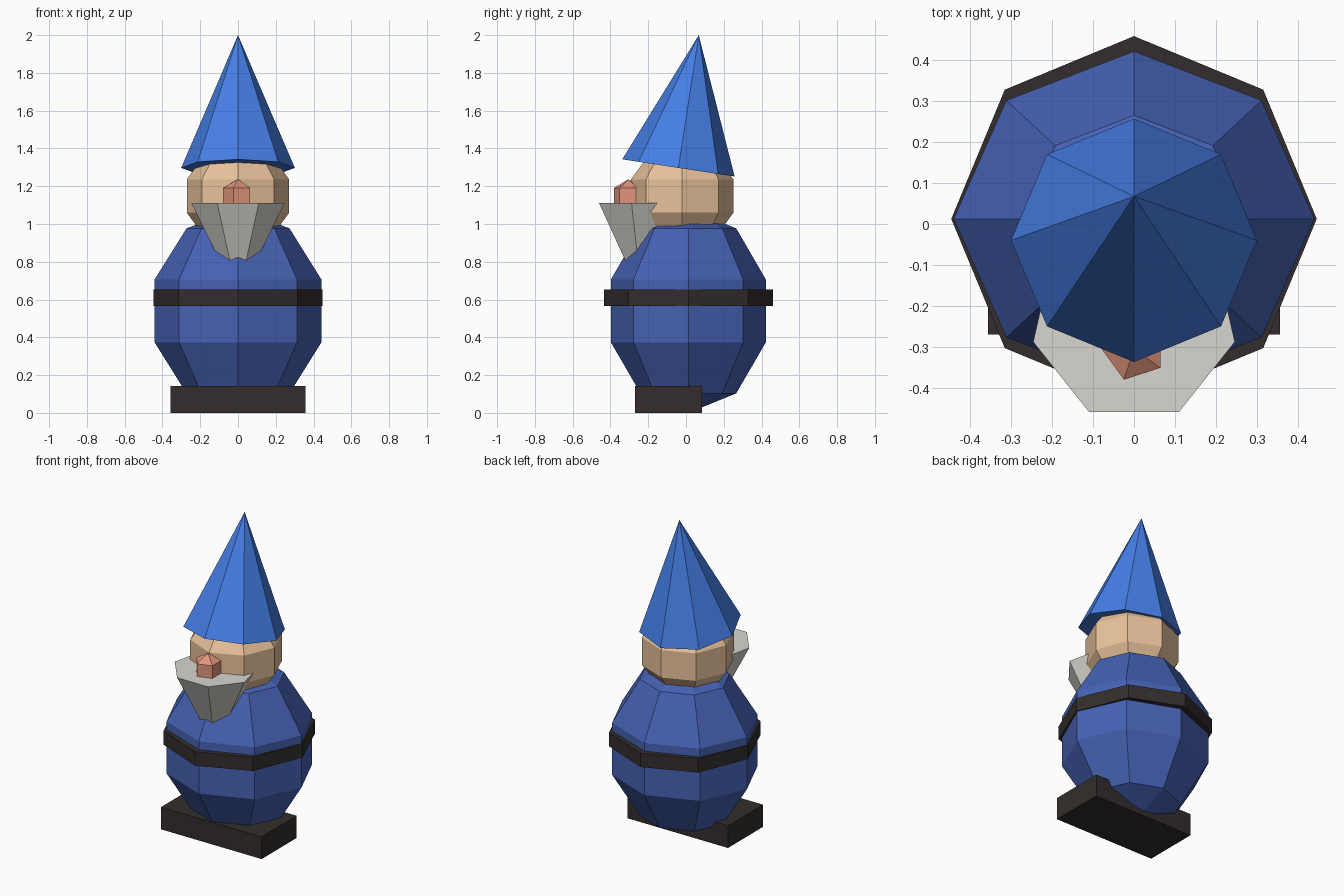
import bpy
import bmesh
from math import sin, cos, pi, radians

if "Cube" in bpy.data.objects:
    bpy.data.objects.remove(bpy.data.objects["Cube"])


def paint(obj, name, rgb):
    mat = bpy.data.materials.get(name) or bpy.data.materials.new(name)
    mat.diffuse_color = (*rgb, 1)
    mat.use_nodes = True
    mat.node_tree.nodes["Principled BSDF"].inputs["Base Color"].default_value = mat.diffuse_color
    obj.data.materials.append(mat)


def lathe(name, profile, sides, loc, mat, phase=90, scale=(1, 1, 1), tilt=0):
    """Flat-faced solid of revolution; profile is (radius, z) from bottom to top."""
    bm = bmesh.new()
    rings = []
    for r, z in profile:
        if r == 0:
            rings.append([bm.verts.new((0, 0, z))] * sides)
        else:
            angles = [radians(phase) + 2 * pi * i / sides for i in range(sides)]
            rings.append([bm.verts.new((r * cos(a), r * sin(a), z)) for a in angles])
    for low, high in zip(rings, rings[1:]):
        for i in range(sides):
            j = (i + 1) % sides
            quad = [low[i], low[j], high[j], high[i]]
            bm.faces.new(list(dict.fromkeys(quad)))
    for ring in (rings[0], rings[-1]):
        if len(set(ring)) > 1:
            bm.faces.new(ring)
    bmesh.ops.scale(bm, vec=scale, verts=bm.verts)
    bmesh.ops.recalc_face_normals(bm, faces=bm.faces)
    mesh = bpy.data.meshes.new(name)
    bm.to_mesh(mesh)
    bm.free()
    obj = bpy.data.objects.new(name, mesh)
    obj.location = loc
    obj.rotation_euler.x = radians(tilt)
    bpy.context.collection.objects.link(obj)
    paint(obj, *mat)
    return obj


def ball(rings):
    """Profile of a unit sphere with the given number of bands."""
    pts = [(sin(pi * k / rings), -cos(pi * k / rings)) for k in range(1, rings)]
    return [(0, -1)] + pts + [(0, 1)]


COAT = ("coat_blue", (0.06, 0.12, 0.45))
HAT = ("hat_blue", (0.06, 0.21, 0.79))
DARK = ("dark_leather", (0.033, 0.027, 0.025))
SKIN = ("skin", (0.81, 0.54, 0.33))
ROSY = ("rosy", (0.75, 0.30, 0.20))
HAIR = ("pale_grey", (0.69, 0.67, 0.62))

# Boots block
bpy.ops.mesh.primitive_cube_add(size=1, location=(0, -0.093, 0.071))
boots = bpy.context.object
boots.name = "boots"
boots.scale = (0.714, 0.355, 0.142)
paint(boots, *DARK)

# Round body and belt
lathe("body", ball(5), 8, (0, 0.0125, 0.54), COAT, scale=(0.464, 0.431, 0.54))
lathe("belt", [(0.447, -0.044), (0.447, 0.044)], 8, (0, 0.0125, 0.61), DARK)

# Head and nose
lathe("head", ball(5), 8, (0, -0.02, 1.148), SKIN, scale=(0.285,) * 3)
lathe("nose", ball(3), 5, (0, -0.305, 1.145), ROSY, phase=180, scale=(0.092,) * 3)

# Beard: cone pointing down into the chest
lathe("beard", [(0, -0.5), (0.253, 0)], 7, (0, -0.232, 1.11), HAIR)

# Pointed hat, leaning back
lathe("hat", [(0.301, 0), (0, 0.711)], 8, (0, -0.04, 1.297), HAT, tilt=-8.7)
